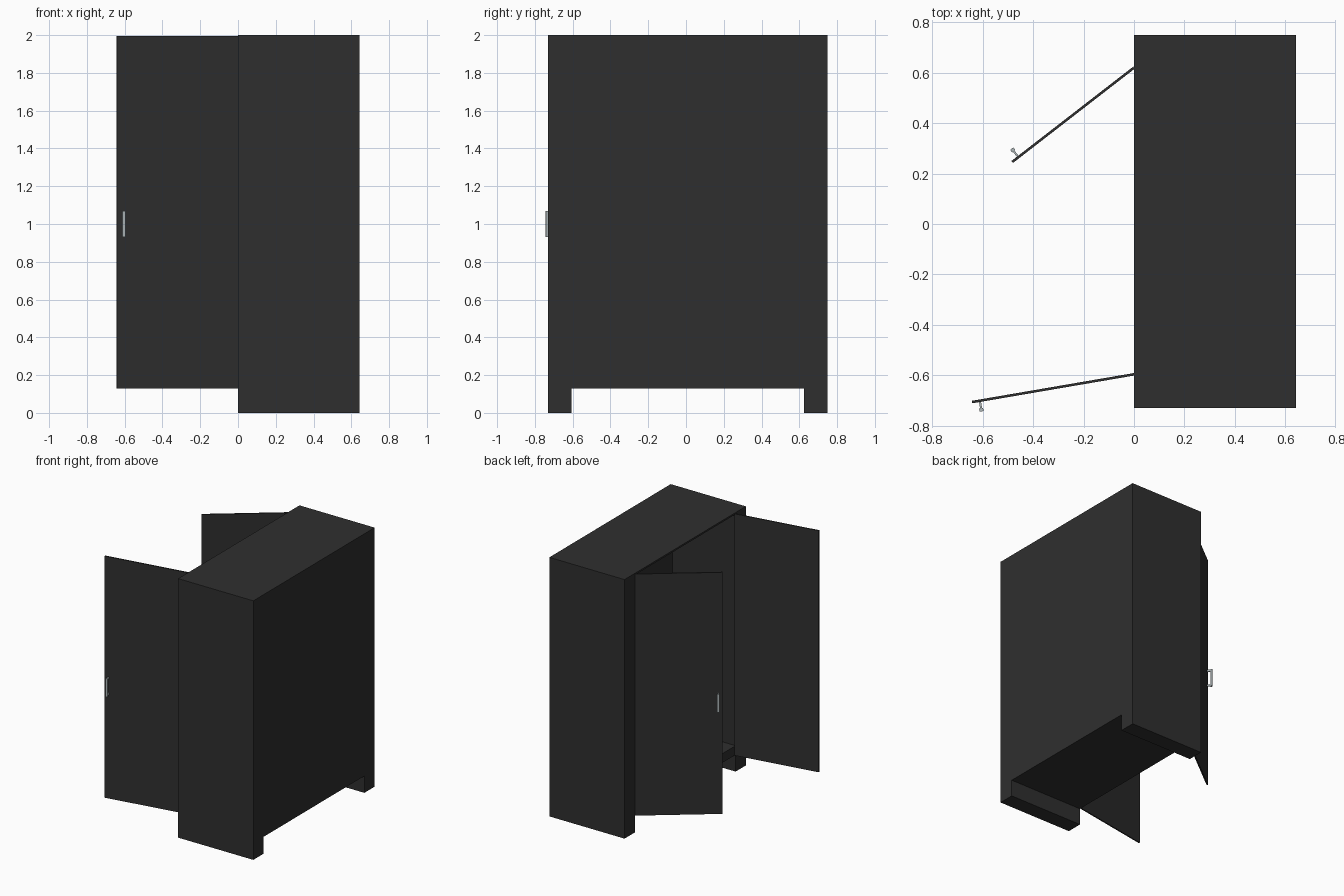
import bpy, bmesh, math
from mathutils import Matrix, Vector

if "Cube" in bpy.data.objects:
    bpy.data.objects.remove(bpy.data.objects["Cube"])


def material(name, rgb):
    m = bpy.data.materials.new(name)
    m.diffuse_color = (*rgb, 1)
    m.use_nodes = True
    m.node_tree.nodes["Principled BSDF"].inputs["Base Color"].default_value = m.diffuse_color
    return m


BLACK = material("charcoal_black", (0.028, 0.028, 0.028))
STEEL = material("brushed_steel", (0.42, 0.47, 0.48))


def boxes(name, spans, mat, matrix=Matrix()):
    """One object made from boxes given as (x0, x1, y0, y1, z0, z1)."""
    bm = bmesh.new()
    for x0, x1, y0, y1, z0, z1 in spans:
        place = Matrix.Translation(((x0 + x1) / 2, (y0 + y1) / 2, (z0 + z1) / 2))
        size = Matrix.Diagonal((x1 - x0, y1 - y0, z1 - z0, 1))
        bmesh.ops.create_cube(bm, size=1, matrix=place @ size)
    me = bpy.data.meshes.new(name)
    bm.to_mesh(me)
    bm.free()
    me.materials.append(mat)
    ob = bpy.data.objects.new(name, me)
    ob.matrix_world = matrix
    bpy.context.collection.objects.link(ob)
    return ob


# Cabinet body, open towards -x
X0, X1, Y0, Y1 = 0.0, 0.642, -0.73, 0.75
W = 0.125
boxes("side_panel_near", [(X0, X1, Y0, Y0 + W, 0, 2)], BLACK)
boxes("side_panel_far", [(X0, X1, Y1 - W, Y1, 0, 2)], BLACK)
boxes("top_panel", [(X0, X1, Y0 + W, Y1 - W, 1.987, 2)], BLACK)
boxes("floor_panel", [(X0, X1, Y0 + W, Y1 - W, 0.13, 0.2)], BLACK)
boxes("back_panel", [(0.54, X1, Y0 + W, Y1 - W, 0.2, 1.987)], BLACK)


# Doors: local x runs from hinge to free edge, side is the handle's local y side
def door(tag, hinge, end, side):
    d = Vector(end) - Vector(hinge)
    length = d.length
    m = Matrix.Translation((*hinge, 0)) @ Matrix.Rotation(math.atan2(d.y, d.x), 4, 'Z')
    boxes("door_" + tag, [(0, length, -0.005, 0.005, 0.13, 1.995)], BLACK, m)

    # Pull handle: two posts and a grip bar
    hx = length - 0.031

    def span(x0, x1, a, b, z0, z1):
        return (x0, x1, min(a * side, b * side), max(a * side, b * side), z0, z1)

    boxes("handle_" + tag, [
        span(hx - 0.004, hx + 0.004, 0.005, 0.03, 0.932, 0.946),
        span(hx - 0.004, hx + 0.004, 0.005, 0.03, 1.054, 1.068),
        span(hx - 0.008, hx + 0.008, 0.03, 0.043, 0.93, 1.07),
    ], STEEL, m)


door("near", (0.0, -0.596), (-0.642, -0.706), 1)
door("far", (0.0, 0.62), (-0.483, 0.246), -1)
